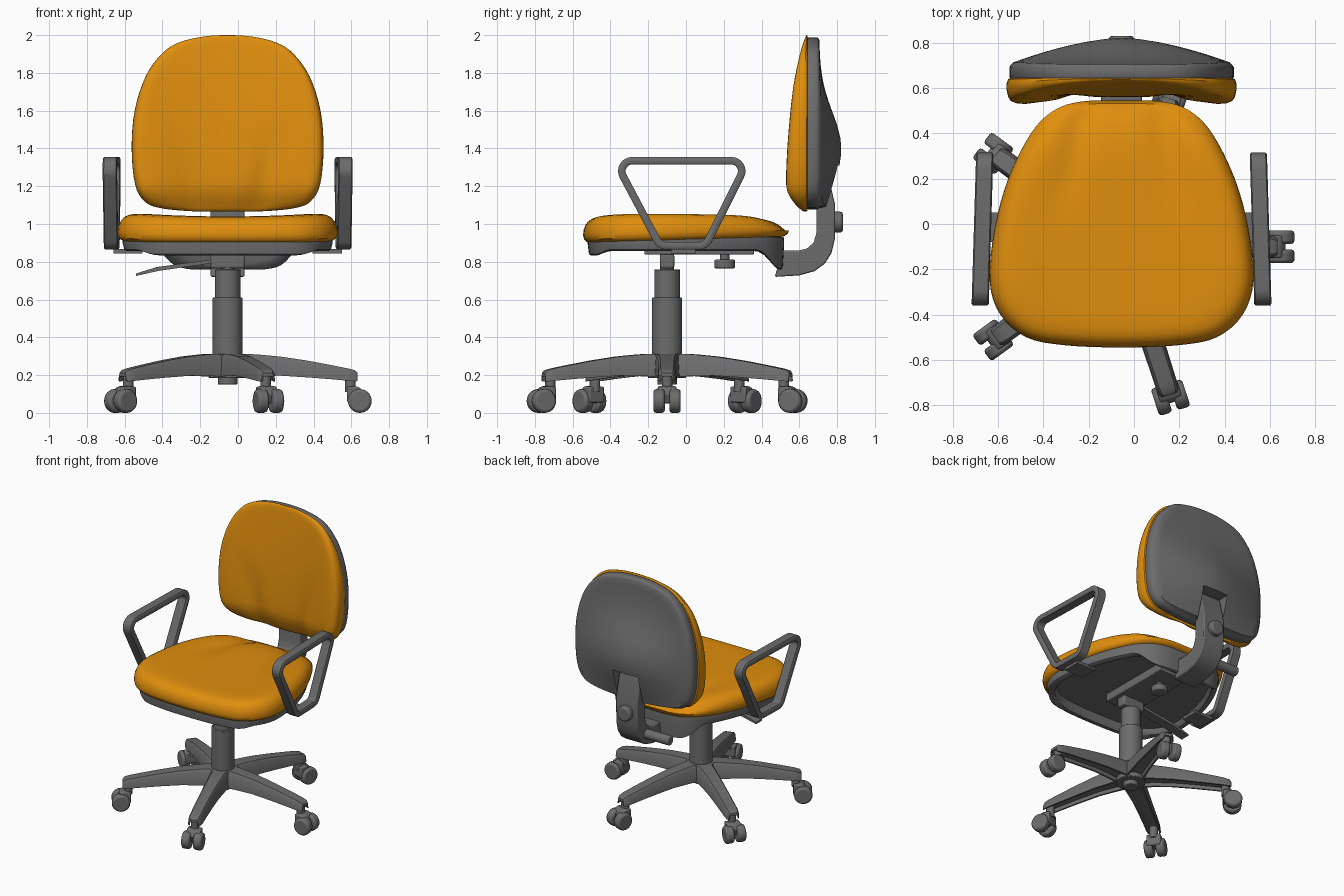
import bpy, bmesh, math
from mathutils import Vector

CX, CY = -0.055, -0.1          # chair centre line and column position
parts = []

cube = bpy.data.objects.get("Cube")
if cube:
    bpy.data.objects.remove(cube, do_unlink=True)


def material(name, rgb):
    m = bpy.data.materials.new(name)
    m.use_nodes = True
    m.diffuse_color = (*rgb, 1)
    m.node_tree.nodes["Principled BSDF"].inputs["Base Color"].default_value = (*rgb, 1)
    return m


ORANGE = material("orange_fabric", (0.74, 0.27, 0.004))
GREY = material("grey_plastic", (0.15, 0.15, 0.15))


def finish(name, bm, mat=GREY, bevel=0):
    bmesh.ops.recalc_face_normals(bm, faces=bm.faces)
    me = bpy.data.meshes.new(name)
    bm.to_mesh(me)
    bm.free()
    me.materials.append(mat)
    ob = bpy.data.objects.new(name, me)
    bpy.context.collection.objects.link(ob)
    if bevel:
        mod = ob.modifiers.new("Bevel", "BEVEL")
        mod.width, mod.segments, mod.limit_method = bevel, 2, "ANGLE"
    parts.append(ob)
    return ob


def skin(name, loops, mat=GREY, closed=False, bevel=0):
    """Join equal-length point loops with quads; cap both ends unless closed."""
    bm = bmesh.new()
    rows = [[bm.verts.new(p) for p in loop] for loop in loops]
    n = len(rows[0])
    for a, b in zip(rows, rows[1:] + rows[:1] if closed else rows[1:]):
        for i in range(n):
            bm.faces.new((a[i], a[(i + 1) % n], b[(i + 1) % n], b[i]))
    if not closed:
        bm.faces.new(rows[0])
        bm.faces.new(rows[-1])
    return finish(name, bm, mat, bevel)


def cyl(name, r, p0, p1, bevel=0, n=28):
    p0, p1 = Vector(p0), Vector(p1)
    q = (p1 - p0).to_track_quat("Z", "Y")
    ring = [q @ Vector((r * math.cos(t), r * math.sin(t), 0))
            for t in (2 * math.pi * i / n for i in range(n))]
    return skin(name, [[p + v for v in ring] for p in (p0, p1)], bevel=bevel)


def box(name, x, y, z, bevel=0):
    return skin(name, [[(a, y[0], z[0]), (a, y[1], z[0]), (a, y[1], z[1]), (a, y[0], z[1])]
                       for a in x], bevel=bevel)


def outline(half, steps=4):
    """Smooth closed curve through a half outline mirrored across u = 0."""
    pts = [Vector(p) for p in half]
    pts += [Vector((-p.x, p.y)) for p in reversed(pts[1:-1])]
    n, out = len(pts), []
    for i in range(n):
        a, b, c, d = (pts[(i + k) % n] for k in (-1, 0, 1, 2))
        for s in range(steps):
            t = s / steps
            out.append(0.5 * (2 * b + (c - a) * t + (2 * a - 5 * b + 4 * c - d) * t * t
                              + (3 * b - a - 3 * c + d) * t ** 3))
    return out


def loft(name, shape, rings, mapper, mat, v0):
    return skin(name, [[mapper(p.x * s, v0 + (p.y - v0) * s, d) for p in shape]
                       for s, d in rings], mat)


def ramp(v, a, b):
    t = min(1, max(0, (v - a) / (b - a)))
    return t * t * (3 - 2 * t)


def crease(u, v, reach):
    """Pressed valleys that fan out and fade away from the narrow end; v runs 0 to 1."""
    return math.exp(-((abs(u) - 0.19 - reach * (1 - v)) / 0.06) ** 2) * ramp(v, 0, 1)


# Seat cushion and hollow pan
seat = outline([(0, -.545), (.25, -.535), (.42, -.5), (.535, -.4), (.582, -.25), (.56, -.02),
                (.5, .2), (.4, .4), (.3, .5), (.18, .54), (0, .545)])


def seat_map(x, y, d):
    t = ramp(d, .92, 1.04)
    top = (-.018 * max(0, 1 - (x / .5) ** 2) - .05 * (max(0, y - .2) / .34) ** 2.5
           - .028 * crease(x, (y + .1) / .5, .12) * ramp(d, 1.03, 1.05))
    return CX + x, y, d + t * top + (1 - t) * .03 * (y + .5)


loft("seat_cushion", seat,
     [(.02, .9), (.9, .9), (.96, .905), (.99, .92), (1, .945), (.993, .98), (.975, 1.01),
      (.945, 1.034), (.9, 1.048), (.84, 1.055), (.75, 1.058)]
     + [(s, 1.058) for s in (.65, .55, .45, .35, .25, .15, .02)], seat_map, ORANGE, -.02)


def pan_map(x, y, d):
    w = 1 if d < .88 else 0
    return CX + x, y, d - w * (.1 * ramp(y, .38, .5) + .025 * ramp(-y, .4, .48))


loft("seat_pan", seat, [(.02, .93), (.95, .93), (.955, .9), (.94, .865), (.92, .858), (.87, .858),
                        (.855, .87), (.84, .895), (.02, .895)], pan_map, GREY, -.02)

# Backrest cushion and bulging rear shell
back = outline([(0, 1.065), (.2, 1.068), (.36, 1.085), (.44, 1.12), (.49, 1.21), (.508, 1.4),
                (.492, 1.6), (.435, 1.78), (.35, 1.9), (.26, 1.96), (.13, 1.992), (0, 2)])


def back_map(x, z, d):
    front = (.53 + .11 * max(0, z - 1.25) ** 1.5 + .03 * max(0, 1 - (x / .42) ** 2)
             + .045 * ramp(1.2 - z, 0, .14) + .025 * crease(x, (1.65 - z) / .45, .1))
    return CX + x, .645 + (front - .645) * d, z


loft("back_cushion", back,
     [(.02, 0), (.96, 0), (.985, .06), (1, .25), (.998, .5), (.985, .78), (.965, .91), (.93, .98),
      (.88, 1)] + [(s, 1) for s in (.78, .68, .58, .48, .38, .28, .18, .02)],
     back_map, ORANGE, 1.53)


def shell_map(x, z, d):
    across = 1 - min(1, abs(x) / .5) ** 1.6
    bulge = across * math.exp(-((z - 1.4) / (.27 if z > 1.4 else .3)) ** 2)
    return CX + x, .64 + .065 * d + .117 * bulge * (d > .95), z


shell = loft("back_shell", back,
             [(.02, 0), (.965, 0), (.975, .15), (.975, .8), (.965, .93)]
             + [(s, 1) for s in (.94, .85, .75, .65, .55, .45, .35, .25, .15, .02)],
             shell_map, GREY, 1.53)

# Slot in the shell for the support
cutter = box("slot_cutter", (CX - .105, CX + .105), (.72, 1), (1, 1.31))
cutter.hide_render = True
cut = shell.modifiers.new("Slot", "BOOLEAN")
cut.operation, cut.object, cut.solver = "DIFFERENCE", cutter, "EXACT"
bpy.context.view_layer.objects.active = shell
bpy.ops.object.modifier_apply(modifier=cut.name)
parts.remove(cutter)
bpy.data.objects.remove(cutter, do_unlink=True)

# Curved back support with its knobs
profile = [(.47, .72), (.6, .728), (.68, .75), (.735, .79), (.77, .845), (.788, .92), (.79, 1.1),
           (.745, 1.29), (.7, 1.29), (.69, 1.1), (.69, .95), (.675, .9), (.64, .87), (.6, .86),
           (.51, .86)]
skin("back_support", [[(CX + s * .09, y, z) for y, z in profile] for s in (-1, 1)], bevel=.008)
cyl("height_knob", .055, (CX, .77, 1.01), (CX, .83, 1.01), .012)
cyl("tilt_knob", .035, (CX - .08, .675, .83), (CX - .29, .675, .83), .008)

# Mechanism under the seat
box("mounting_bar", (CX - .12, CX + .12), (-.22, .36), (.838, .9), .006)
box("column_clamp", (CX - .09, CX + .09), (-.138, -.062), (.765, .84), .01)
cyl("tension_stem", .025, (CX, .205, .8), (CX, .205, .86))
cyl("tension_knob", .055, (CX, .205, .765), (CX, .205, .812), .008)
lever = [(-.54, .725), (-.42, .752), (-.12, .795), (-.12, .815), (-.43, .772), (-.54, .738)]
skin("height_lever", [[(x, y, z) for x, z in lever] for y in (-.135, -.065)])

# Loop armrests on mounting tabs
centres = [Vector(c) for c in ((-.285, 1.28), (-.105, .94), (.07, .94), (.24, 1.28))]


def rounded_frame(r):
    """Closed loop at distance r outside the polygon of corner centres."""
    pts = []
    for i, c in enumerate(centres):
        a0, a1 = (math.atan2(-e.x, e.y) for e in (c - centres[i - 1], centres[(i + 1) % 4] - c))
        sweep = (a1 - a0) % (2 * math.pi)
        for k in range(9):
            a = a0 + sweep * k / 8
            pts.append(c + r * Vector((math.cos(a), math.sin(a))))
    return pts


for side, label in ((-1, "right"), (1, "left")):
    loops = [[(CX + side * (.613 + dx - .03 * p.x), p.x, p.y) for p in rounded_frame(r)]
             for r, dx in ((.075, -.032), (.075, .032), (.067, .038), (.043, .038),
                           (.035, .032), (.035, -.032), (.043, -.038), (.067, -.038))]
    skin(label + "_armrest", loops, closed=True)
    box(label + "_arm_tab", sorted((CX + side * .45, CX + side * .605)), (-.08, .05), (.845, .867))

# Gas column and hub
for name, r, z0, z1 in (("column_tip", .052, .15, .2), ("hub", .1, .185, .312),
                        ("column_sleeve", .08, .3, .61), ("column_tube", .068, .6, .76),
                        ("piston", .037, .75, .85)):
    cyl(name, r, (CX, CY, z0), (CX, CY, z1), .004)

# Five hollow legs, each with a twin-wheel caster
SECTIONS = [(.04, .068, .314, .19), (.15, .062, .31, .195), (.28, .056, .298, .197),
            (.42, .052, .277, .188), (.55, .05, .253, .178), (.64, .049, .235, .17),
            (.675, .045, .225, .167), (.688, .036, .212, .168)]
for i in range(5):
    a = math.radians(72 * i)
    out, tan = Vector((math.cos(a), math.sin(a), 0)), Vector((-math.sin(a), math.cos(a), 0))

    def at(r, t, z):
        return Vector((CX, CY, z)) + out * r + tan * t

    loops = []
    for r, w, top, low in SECTIONS:
        half = [(w, low), (.9 * w, top - .015), (.7 * w, top)]
        inner = [(.7 * w, low + .025), (.78 * w, low)]
        pts = half + [(-t, z) for t, z in reversed(half)]
        pts += [(-t, z) for t, z in reversed(inner)] + inner
        loops.append([at(r, t, z) for t, z in pts])
    skin(f"leg_{i + 1}", loops)
    cyl(f"caster_stem_{i + 1}", .028, at(.65, 0, .11), at(.65, 0, .2))
    skin(f"caster_hood_{i + 1}", [[at(r, t, z) for r, z in ((.632, .055), (.7, .05), (.725, .1),
                                  (.705, .13), (.68, .142), (.632, .138))] for t in (-.05, .05)],
         bevel=.008)
    for s in (-1, 1):
        cyl(f"caster_wheel_{i + 1}_{'a' if s < 0 else 'b'}", .063,
            at(.7, s * .012, .063), at(.7, s * .072, .063), .014)

# Smooth shading with sharp edges kept
bpy.ops.object.select_all(action="DESELECT")
for ob in parts:
    ob.select_set(True)
bpy.context.view_layer.objects.active = parts[0]
bpy.ops.object.shade_smooth_by_angle(angle=math.radians(38))
